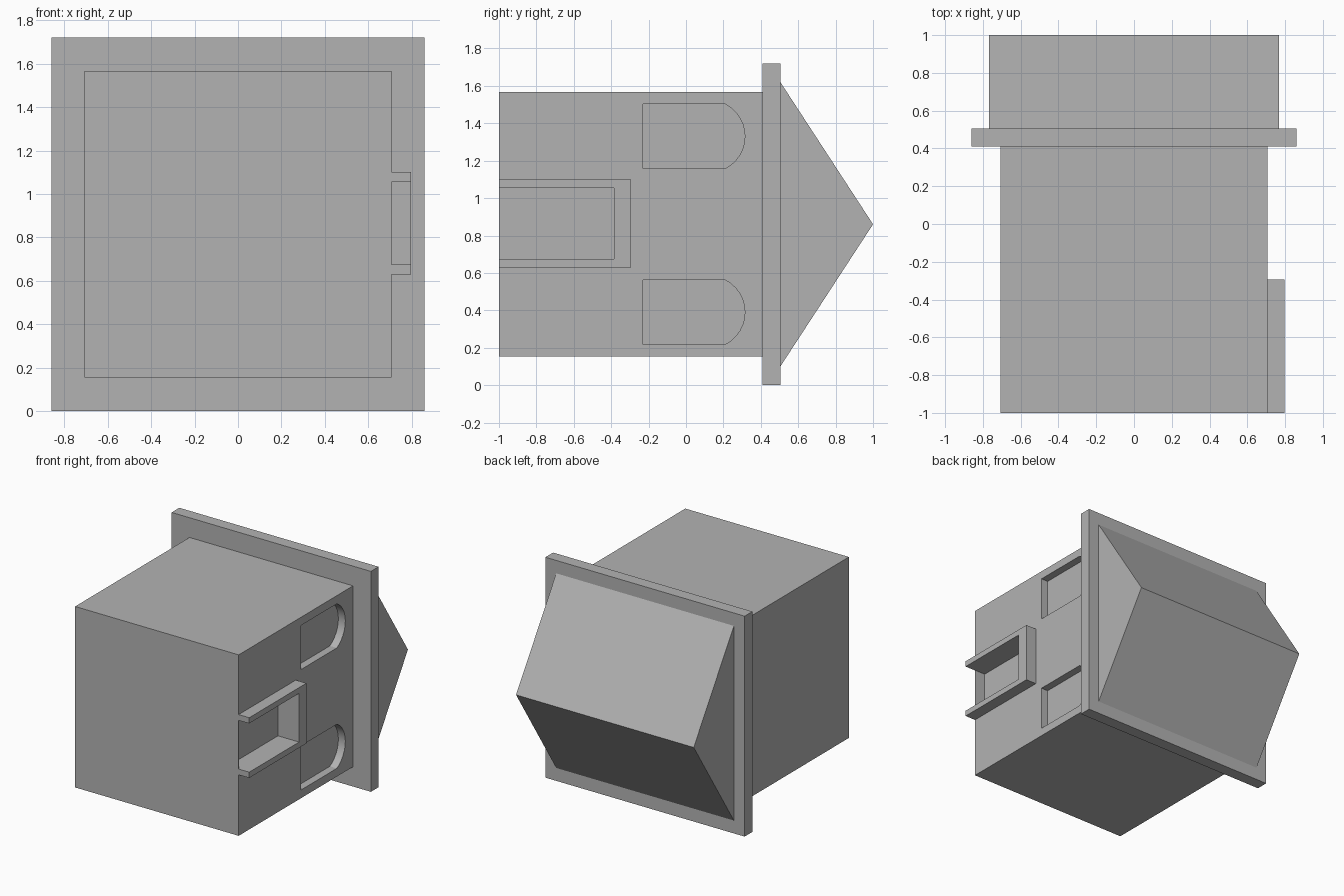
import bpy
import bmesh
import math

default = bpy.data.objects.get("Cube")
if default:
    bpy.data.objects.remove(default, do_unlink=True)

GREY = (0.45, 0.45, 0.45, 1)
grey = bpy.data.materials.new("plain grey")
grey.use_nodes = True
grey.diffuse_color = GREY
grey.node_tree.nodes["Principled BSDF"].inputs["Base Color"].default_value = GREY

MID = 0.86     # height of the centre line
SIDE = 0.706   # half width of the main block


def extrude_x(name, profile, x0, x1):
    """Extrude a (y, z) profile along x."""
    bm = bmesh.new()
    face = bm.faces.new([bm.verts.new((x0, y, z)) for y, z in profile])
    new = bmesh.ops.extrude_face_region(bm, geom=[face])["geom"]
    moved = [v for v in new if isinstance(v, bmesh.types.BMVert)]
    bmesh.ops.translate(bm, verts=moved, vec=(x1 - x0, 0, 0))
    bmesh.ops.recalc_face_normals(bm, faces=bm.faces)
    mesh = bpy.data.meshes.new(name)
    bm.to_mesh(mesh)
    bm.free()
    mesh.materials.append(grey)
    obj = bpy.data.objects.new(name, mesh)
    bpy.context.collection.objects.link(obj)
    return obj


def rect(y0, y1, z0, z1):
    return [(y0, z0), (y1, z0), (y1, z1), (y0, z1)]


def cut(target, cutter):
    """Subtract the cutter from the target, then discard it."""
    cutter.hide_render = True
    mod = target.modifiers.new("cut", 'BOOLEAN')
    mod.operation = 'DIFFERENCE'
    mod.solver = 'EXACT'
    mod.object = cutter
    bpy.context.view_layer.objects.active = target
    bpy.ops.object.modifier_apply(modifier=mod.name)
    bpy.data.objects.remove(cutter, do_unlink=True)


# Main block
block = extrude_x("main_block", rect(-1, 0.42, MID - SIDE, MID + SIDE), -SIDE, SIDE)

# Deep slot behind the bracket, closed by a thin front wall
cut(block, extrude_x("slot_cutter", rect(-0.997, -0.385, 0.675, 1.055), 0.615, 0.9))

# Two shallow round-ended pockets
half, bulge = 0.172, 0.105
radius = (half ** 2 + bulge ** 2) / (2 * bulge)
sweep = math.asin(half / radius)
for side in (-1, 1):
    zc = MID + side * 0.47
    outline = [(-0.23, zc + half), (-0.23, zc - half)]
    for i in range(13):
        a = sweep * (i / 6 - 1)
        outline.append((0.315 - radius + radius * math.cos(a), zc + radius * math.sin(a)))
    cut(block, extrude_x("pocket_cutter", outline, SIDE - 0.06, 0.9))

# Open-ended bracket around the slot
extrude_x("slot_bracket", [(-1, 0.63), (-0.295, 0.63), (-0.295, 1.1), (-1, 1.1),
                           (-1, 1.055), (-0.385, 1.055), (-0.385, 0.675), (-1, 0.675)],
          SIDE, 0.797)

# Flange plate and wedge-shaped back
extrude_x("flange_plate", rect(0.41, 0.505, 0, 2 * MID), -MID, MID)
extrude_x("wedge_back", [(0.5, MID - 0.767), (1, MID), (0.5, MID + 0.767)], -0.767, 0.767)

# Smooth the pocket arcs, keep every other edge sharp
bpy.ops.object.select_all(action='DESELECT')
block.select_set(True)
bpy.context.view_layer.objects.active = block
bpy.ops.object.shade_smooth_by_angle(angle=math.radians(30))
